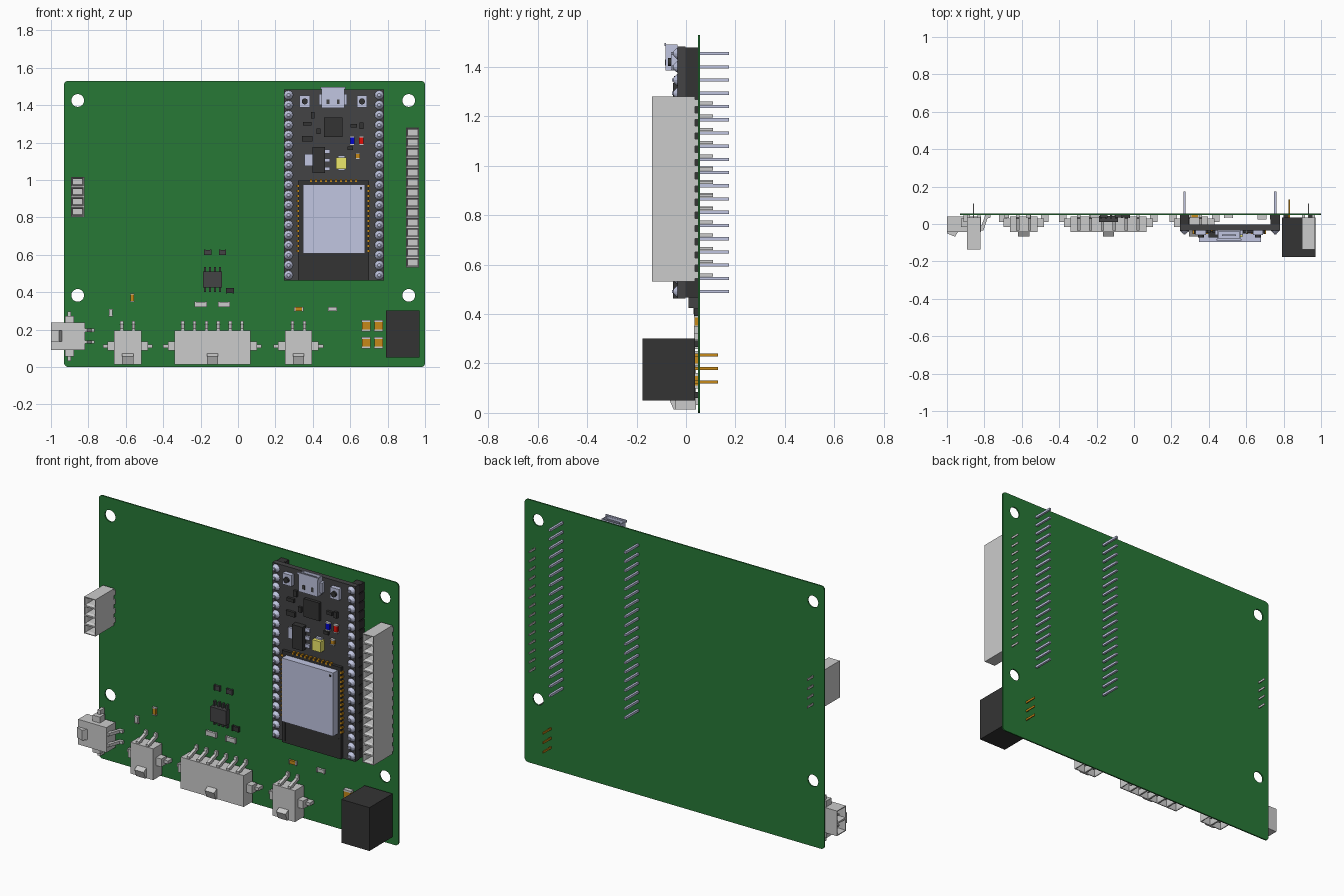
import bpy, bmesh, math
from mathutils import Matrix, Vector

if "Cube" in bpy.data.objects:
    bpy.data.objects.remove(bpy.data.objects["Cube"])

BACK = 0.048      # front surface of the main board
PITCH = 0.0535
# Colours as seen on screen; paint() turns them into linear values
GREEN, DARK, BLACK = (.17, .47, .225), (.27, .27, .275), (.215, .215, .215)
STEEL, GOLD, YELLOW = (.75, .77, .88), (.77, .53, .12), (.93, .91, .42)
BLUE, RED = (.03, .05, .8), (.9, .08, .05)


def paint(ob, color):
    if color:
        key = "color_%d_%d_%d" % tuple(int(c * 100) for c in color)
        m = bpy.data.materials.get(key) or bpy.data.materials.new(key)
        m.diffuse_color = (*[c ** 2.2 for c in color], 1)
        m.use_nodes = True
        m.node_tree.nodes["Principled BSDF"].inputs["Base Color"].default_value = m.diffuse_color
        ob.data.materials.append(m)


def finish(bm, name, color=None, mat=None):
    bmesh.ops.recalc_face_normals(bm, faces=bm.faces)
    if mat:
        bm.transform(mat)
    me = bpy.data.meshes.new(name)
    bm.to_mesh(me)
    bm.free()
    ob = bpy.data.objects.new(name, me)
    bpy.context.collection.objects.link(ob)
    paint(ob, color)
    return ob


def add_box(bm, x0, x1, y0, y1, z0, z1):
    m = Matrix.Translation(((x0 + x1) / 2, (y0 + y1) / 2, (z0 + z1) / 2)) @ \
        Matrix.Diagonal((abs(x1 - x0), abs(y1 - y0), abs(z1 - z0), 1))
    return bmesh.ops.create_cube(bm, size=1, matrix=m)["verts"]


def boxes(name, items, color=None):
    bm = bmesh.new()
    for b in items:
        add_box(bm, *b)
    return finish(bm, name, color)


def add_prism(bm, x0, x1, profile):
    """Extrude a (y, z) outline along x."""
    f = bm.faces.new([bm.verts.new((x0, y, z)) for y, z in profile])
    new = bmesh.ops.extrude_face_region(bm, geom=[f])["geom"]
    bmesh.ops.translate(bm, vec=(x1 - x0, 0, 0),
                        verts=[v for v in new if isinstance(v, bmesh.types.BMVert)])


def add_socket(bm, box, facing, axis, n, insets):
    """Box split into n cells along an axis, each cell hollowed from one side."""
    add_box(bm, *box)
    bmesh.ops.recalc_face_normals(bm, faces=bm.faces)
    if n > 1:
        cut = [e for e in bm.edges
               if abs((e.verts[0].co - e.verts[1].co).normalized()[axis]) > .9]
        bmesh.ops.subdivide_edges(bm, edges=cut, cuts=n - 1, use_grid_fill=True)
    bm.normal_update()
    faces = [f for f in bm.faces if f.normal.dot(Vector(facing)) > .9]
    for thick, depth in insets:
        bmesh.ops.inset_individual(bm, faces=faces, thickness=thick, depth=depth)


# Main board with rounded corners and four mounting holes
cu = bpy.data.curves.new("main_board", "CURVE")
cu.dimensions, cu.fill_mode, cu.extrude = "2D", "BOTH", .004


def loop(pts):
    s = cu.splines.new("POLY")
    s.points.add(len(pts) - 1)
    for p, (x, z) in zip(s.points, pts):
        p.co = (x, z, 0, 1)
    s.use_cyclic_u = True


r = .022
loop([(cx + r * math.cos(a), cz + r * math.sin(a))
      for q, (cx, cz) in enumerate([(1 - r, 1.53 - r), (-.93 + r, 1.53 - r), (-.93 + r, r), (1 - r, r)])
      for a in [(q + i / 5) * math.pi / 2 for i in range(6)]])
for hx in (-.857, .913):
    for hz in (.383, 1.425):
        loop([(hx + .034 * math.cos(i * math.tau / 32), hz + .034 * math.sin(i * math.tau / 32))
              for i in range(32)])
board = bpy.data.objects.new("main_board", cu)
bpy.context.collection.objects.link(board)
board.rotation_euler.x = math.pi / 2
board.location.y = BACK + .004
bpy.context.view_layer.objects.active = board
board.select_set(True)
bpy.ops.object.convert(target="MESH")
paint(bpy.context.object, GREEN)


# Tall female headers on the left and right edges
def female_header(name, x, z0, n):
    bm = bmesh.new()
    add_socket(bm, (x - .036, x + .036, -.137, .036, z0, z0 + n * PITCH), (0, -1, 0), 2, n,
               [(.006, 0), (.009, -.014), (.0005, -.09)])
    for i in range(n):
        z = z0 + (i + .5) * PITCH
        for s in (-1, 1):
            add_box(bm, x + s * .036, x + s * .02, .036, BACK, z - .014, z + .014)
        add_box(bm, x - .0025, x + .0025, .036, .11, z - .006, z + .006)
    finish(bm, name)


female_header("left_header", -.858, .803, 4)
female_header("right_header", .933, .532, 14)


# Side entry wire connectors, opening downwards before placement
def connector(name, n, mat):
    bm = bmesh.new()
    hw = .008 + n * .0325
    add_socket(bm, (-hw, hw, -.042, .04, .013, .195), (0, 0, -1), 0, n,
               [(.007, 0), (.004, -.012), (.0005, -.12)])
    add_prism(bm, -.03, .03, [(-.042, .072), (-.068, .056), (-.05, .013), (-.042, .013)])
    for i in range(n):
        x = (i - (n - 1) / 2) * .0635
        add_box(bm, x - .005, x + .005, -.006, .006, .03, .16)
        add_prism(bm, x - .0085, x + .0085,
                  [(-.036, .19), (-.036, .207), (.03, .23), (.034, .245),
                   (BACK, .245), (BACK, .218), (-.008, .198), (-.008, .19)])
    for s in (-1, 1):
        add_box(bm, s * hw, s * (hw + .035), -.016, .03, .088, .135)
        add_box(bm, s * (hw + .02), s * (hw + .06), .01, BACK, .102, .12)
    finish(bm, name, None, mat)


connector("left_bottom_connector", 2, Matrix.Translation((-.59, 0, 0)))
connector("centre_connector", 6, Matrix.Translation((-.137, 0, 0)))
connector("right_bottom_connector", 2, Matrix.Translation((.323, 0, 0)))
connector("side_connector", 2,
          Matrix.Translation((-1.013, 0, .165)) @ Matrix.Rotation(math.pi / 2, 4, "Y"))

# Power block with three gold pins
boxes("power_block", [(.79, .97, -.177, .036, .05, .302)] +
      [(x, x + .025, .036, BACK, z, z + .025) for x in (.8, .935) for z in (.06, .267)], BLACK)
boxes("power_block_pins", [(.827, .833, .036, .13, z - .006, z + .006) for z in (.125, .18, .235)], GOLD)


# Small surface parts: body with two end caps
def chip(name, x, z, w, h, color, base=BACK, t=.018, caps=True, cap_color=None):
    boxes(name, [(x - w / 2, x + w / 2, base - t, base, z - h / 2, z + h / 2)], color)
    if caps:
        e, up, items = .002, h > w, []
        c = (h if up else w) * .28
        for s in (-1, 1):
            a, b = s * ((h if up else w) / 2 + e), s * ((h if up else w) / 2 - (w if up else h) * .2)
            y = (base - t - e, base)
            items.append((x - w / 2 - e, x + w / 2 + e, *y, z + a, z + b) if up else
                         (x + a, x + b, *y, z - h / 2 - e, z + h / 2 + e))
        boxes(name + "_caps", items, cap_color)


for x in (.685, .752):
    for z in (.13, .22):
        chip("large_capacitor", x, z, .045, .057, GOLD, t=.022)
for x, z, w, h, c, k in [(-.565, .37, .02, .042, GOLD, None), (-.68, .29, .02, .036, None, None),
                         (-.2, .335, .062, .026, None, None), (-.075, .335, .058, .026, None, None),
                         (.325, .31, .045, .02, GOLD, None), (.505, .31, .045, .02, None, None),
                         (-.162, .613, .034, .026, DARK, DARK), (-.082, .613, .034, .026, DARK, DARK),
                         (-.043, .408, .04, .026, BLACK, BLACK)]:
    chip("small_component", x, z, w, h, c, t=.013, cap_color=k)
boxes("driver_chip", [(-.187, -.085, .01, .044, .425, .51)], DARK)
boxes("driver_chip_legs", [(x - .005, x + .005, .03, BACK, .4, .535)
                           for x in [-.136 + (i - 1.5) * .027 for i in range(4)]], DARK)

# Controller module: board, header strips and pins
F = -.035
zs = [.491 + i * PITCH for i in range(19)]
boxes("module_board", [(.246, .78, F, -.003, .463, 1.483)], DARK)
boxes("module_header_strips", [(x - .025, x + .025, -.003, BACK, z - .0235, z + .0235)
                               for x in (.27, .755) for z in zs] +
      [(x - .02, x + .02, -.003, BACK, .47, 1.478) for x in (.27, .755)], BLACK)
bm = bmesh.new()
for x in (.27, .755):
    for z in zs:
        add_box(bm, x - .0065, x + .0065, -.057, .175, z - .0065, z + .0065)
        bmesh.ops.create_cone(bm, cap_ends=True, segments=12, radius1=.024, radius2=.009, depth=.016,
                              matrix=Matrix.Translation((x, F - .008, z)) @ Matrix.Rotation(math.pi / 2, 4, "X"))
finish(bm, "module_pins", STEEL)

# Radio unit with shield can and gold edge pads
boxes("radio_board", [(.32, .70, F - .017, F, .463, .997)], BLACK)
boxes("radio_shield", [(.348, .679, -.095, F - .017, .607, .976)], STEEL)
boxes("radio_shield_dot", [(.652, .664, -.0965, -.095, .949, .961)], BLACK)
boxes("radio_pads", [(x - .007, x + .007, F - .019, F, z - .006, z + .006)
                     for x in (.32, .70) for z in [.62 + i * .0267 for i in range(14)]] +
      [(x - .006, x + .006, F - .019, F, .99, 1.004) for x in [.39 + i * .0267 for i in range(10)]], GOLD)
boxes("radio_antenna", [(x, x + .006, F - .0185, F - .016, .475, .58) for x in (.335, .685)], BLACK)

# USB socket, opening upwards, with its flange and side tabs
bm = bmesh.new()
add_socket(bm, (.447, .569, -.083, F, 1.385, 1.49), (0, 0, 1), 2, 1, [(.006, 0), (.0005, -.08)])
add_box(bm, .47, .546, -.063, -.055, 1.41, 1.485)
for x in (.433, .565):
    add_box(bm, x, x + .018, -.06, F, 1.40, 1.46)
add_box(bm, .44, .576, -.088, -.081, 1.485, 1.497)
finish(bm, "usb_socket", STEEL)
boxes("usb_latch_slots", [(x - .008, x + .008, -.084, -.082, 1.405, 1.43) for x in (.48, .536)], DARK)

# Two push buttons
for x in (.357, .663):
    boxes("button_body", [(x - .028, x + .028, F - .025, F, 1.387, 1.452)], STEEL)
    bm = bmesh.new()
    bmesh.ops.create_cone(bm, cap_ends=True, segments=20, radius1=.016, radius2=.016, depth=.014,
                          matrix=Matrix.Translation((x, F - .03, 1.42)) @ Matrix.Rotation(math.pi / 2, 4, "X"))
    finish(bm, "button_cap", BLACK)

# Chips and small parts on the module
boxes("interface_chip", [(.46, .56, F - .018, F, 1.23, 1.335)], BLACK)
boxes("regulator", [(.397, .465, F - .036, F - .002, 1.037, 1.175)], BLACK)
boxes("regulator_legs", [(.355, .397, F - .012, F, 1.075, 1.138)] +
      [(.465, .492, F - .012, F, z - .01, z + .01) for z in (1.06, 1.106, 1.152)], STEEL)
chip("tantalum_capacitor", .553, 1.09, .056, .062, YELLOW, F, .035, False)
boxes("tantalum_ends", [(.535, .571, F - .015, F, 1.05, 1.13)], STEEL)
chip("blue_light", .61, 1.21, .024, .045, BLUE, F, .014)
chip("red_light", .66, 1.21, .024, .045, RED, F, .014)
chip("brown_capacitor", .64, 1.127, .022, .03, GOLD, F, .014)
for x, z, w, h in [(.37, 1.3, .045, .02), (.37, 1.22, .055, .028), (.40, 1.345, .02, .035),
                   (.43, 1.26, .02, .03), (.62, 1.29, .035, .02), (.66, 1.29, .02, .035),
                   (.60, 1.17, .03, .018)]:
    chip("module_resistor", x, z, w, h, BLACK, F, .014, False)
